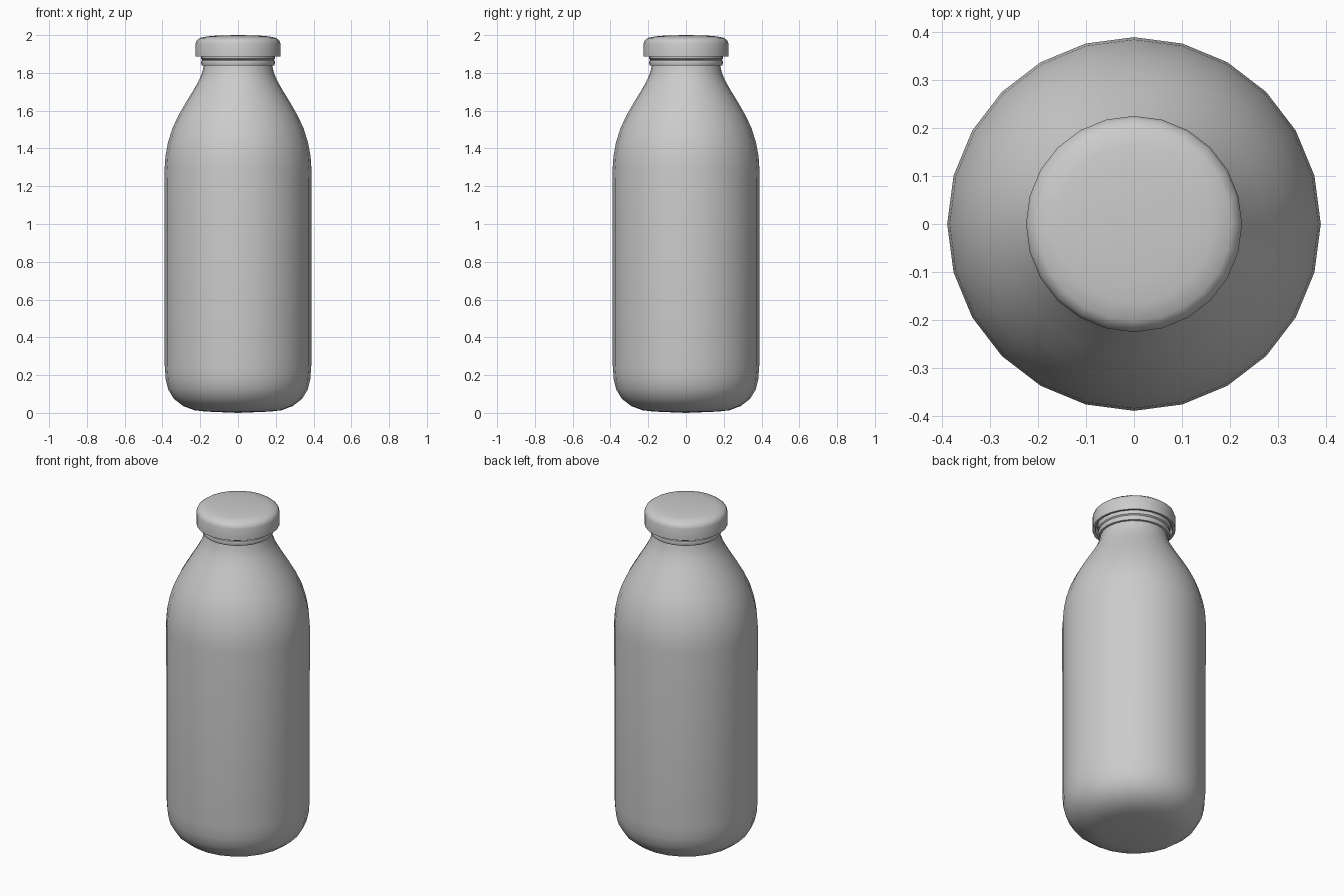
import bpy, bmesh, math

if "Cube" in bpy.data.objects:
    bpy.data.objects.remove(bpy.data.objects["Cube"])

SIDES = 24


def lathe(name, profile, angle=40):
    """Revolve (radius, height) points around z; profile runs from axis to axis."""
    bm = bmesh.new()
    rings = []
    for r, z in profile:
        if r == 0:
            rings.append([bm.verts.new((0, 0, z))] * SIDES)
        else:
            rings.append([bm.verts.new((r * math.cos(math.tau * i / SIDES),
                                        r * math.sin(math.tau * i / SIDES), z))
                          for i in range(SIDES)])
    for a, b in zip(rings, rings[1:]):
        for i in range(SIDES):
            j = (i + 1) % SIDES
            bm.faces.new(dict.fromkeys((a[i], a[j], b[j], b[i])))
    bmesh.ops.recalc_face_normals(bm, faces=bm.faces)
    mesh = bpy.data.meshes.new(name)
    bm.to_mesh(mesh)
    bm.free()
    obj = bpy.data.objects.new(name, mesh)
    bpy.context.collection.objects.link(obj)
    bpy.ops.object.select_all(action='DESELECT')
    obj.select_set(True)
    bpy.context.view_layer.objects.active = obj
    bpy.ops.object.shade_smooth_by_angle(angle=math.radians(angle))
    return obj


# Bottle: rounded base, straight wall, sloping shoulder, neck with lip ring
lathe("bottle", [
    (0, 0), (0.17, 0.007), (0.23, 0.014), (0.29, 0.036), (0.34, 0.075),
    (0.37, 0.125), (0.383, 0.18), (0.388, 0.25), (0.388, 0.7), (0.389, 1.29),
    (0.384, 1.36), (0.371, 1.43), (0.348, 1.505), (0.315, 1.575),
    (0.275, 1.645), (0.235, 1.71), (0.207, 1.76), (0.19, 1.80),
    (0.182, 1.838), (0.192, 1.84), (0.197, 1.853), (0.194, 1.866),
    (0.188, 1.868), (0.196, 1.875), (0.197, 1.91), (0, 1.91)])

# Cap: overhanging disc with a rounded top edge and a recessed underside
lathe("cap", [
    (0, 1.915), (0.205, 1.915), (0.21, 1.888), (0.225, 1.886),
    (0.225, 1.955), (0.219, 1.972), (0.202, 1.985), (0.165, 1.993),
    (0.11, 1.998), (0, 2.0)])
